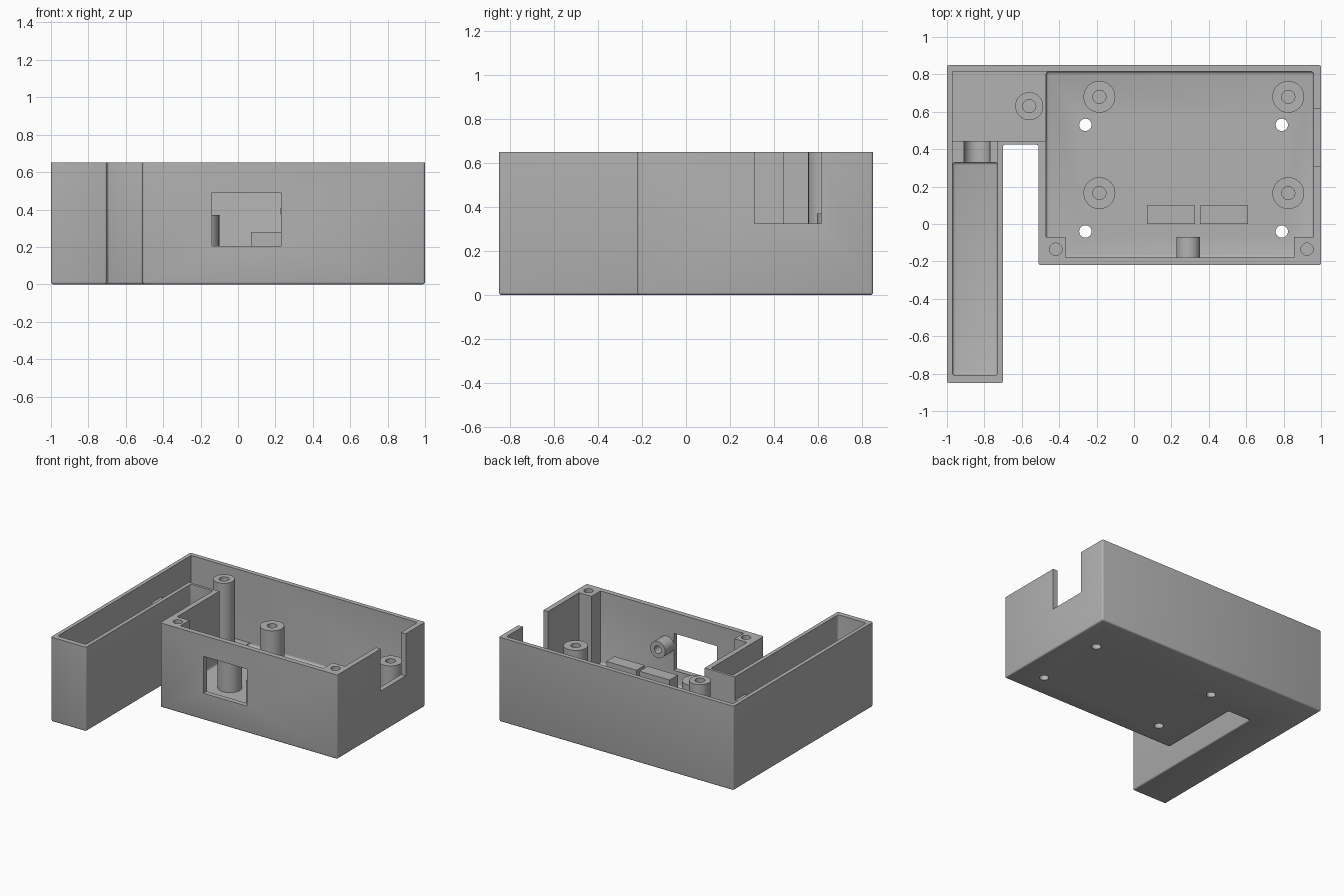
import bpy
import bmesh
import math

if "Cube" in bpy.data.objects:
    bpy.data.objects.remove(bpy.data.objects["Cube"], do_unlink=True)

TOP = 0.65
FLOOR = 0.09

grey = bpy.data.materials.new("plain grey")
grey.use_nodes = True
colour = (0.45, 0.45, 0.45, 1)
grey.diffuse_color = colour
grey.node_tree.nodes["Principled BSDF"].inputs["Base Color"].default_value = colour


def prism(name, outline, z0, z1, round_bottom=0.0, round_sides=False):
    """Extrude an outline upward, with optional rounded edges."""
    bm = bmesh.new()
    base = bm.faces.new([bm.verts.new((x, y, z0)) for x, y in outline])
    up = bmesh.ops.extrude_face_region(bm, geom=[base])["geom"]
    bmesh.ops.translate(bm, verts=[v for v in up if isinstance(v, bmesh.types.BMVert)],
                        vec=(0, 0, z1 - z0))
    bmesh.ops.recalc_face_normals(bm, faces=bm.faces)
    if round_bottom:
        edges = [e for e in bm.edges
                 if all(v.co.z < z0 + 0.001 for v in e.verts)
                 or (round_sides and abs(e.verts[0].co.z - e.verts[1].co.z) > 0.1)]
        bmesh.ops.bevel(bm, geom=edges, offset=round_bottom, segments=3,
                        profile=0.5, affect='EDGES')
    mesh = bpy.data.meshes.new(name)
    bm.to_mesh(mesh)
    bm.free()
    mesh.materials.append(grey)
    obj = bpy.data.objects.new(name, mesh)
    bpy.context.collection.objects.link(obj)
    return obj


def box(name, x0, x1, y0, y1, z0, z1, *rounding):
    return prism(name, [(x0, y0), (x1, y0), (x1, y1), (x0, y1)], z0, z1, *rounding)


def rod(name, x, y, z0, z1, radius):
    ring = [(x + radius * math.cos(math.tau * i / 32),
             y + radius * math.sin(math.tau * i / 32)) for i in range(32)]
    return prism(name, ring, z0, z1)


def rod_along_y(name, x, z, y0, y1, radius):
    obj = rod(name, 0, 0, -y1, -y0, radius)
    for v in obj.data.vertices:
        a, b, c = v.co
        v.co = (x + a, -c, z + b)
    return obj


def cut(target, *cutters):
    for cutter in cutters:
        cutter.hide_render = True
        mod = target.modifiers.new("cut", 'BOOLEAN')
        mod.operation = 'DIFFERENCE'
        mod.solver = 'EXACT'
        mod.object = cutter
        bpy.context.view_layer.objects.active = target
        bpy.ops.object.modifier_apply(modifier=mod.name)
        bpy.data.objects.remove(cutter, do_unlink=True)


def smooth(obj):
    bpy.ops.object.select_all(action='DESELECT')
    obj.select_set(True)
    bpy.context.view_layer.objects.active = obj
    bpy.ops.object.shade_smooth_by_angle(angle=math.radians(35))


# Stepped outer shell: main tray, bridge and long side arm
shell = prism("case_shell", [(-1, -0.85), (-0.7, -0.85), (-0.7, 0.425), (-0.51, 0.425),
                             (-0.51, -0.22), (1, -0.22), (1, 0.85), (-1, 0.85)],
              0, TOP, 0.012, True)

# Hollow interior
OVER = TOP + 0.1
cut(shell,
    box("main_cavity", -0.47, 0.96, -0.18, 0.815, FLOOR, OVER, 0.015, True),
    box("bridge_cavity", -0.97, -0.44, 0.445, 0.815, 0.11, OVER),
    box("arm_cavity", -0.97, -0.73, -0.81, 0.33, FLOOR, OVER, 0.015, True),
    box("divider_space", -0.97, -0.73, 0.3, 0.47, 0.47, OVER),
    rod_along_y("divider_groove", -0.84, 0.47, 0.28, 0.5, 0.07))

# Front window and right side slot
cut(shell,
    box("window_cutter", -0.14, 0.23, -0.3, -0.15, 0.205, 0.49),
    box("slot_cutter", 0.9, 1.1, 0.31, 0.615, 0.325, OVER))

# Floor holes
for x in (-0.26, 0.79):
    for y in (-0.04, 0.53):
        cut(shell, rod("floor_hole", x, y, -0.1, 0.2, 0.033))
smooth(shell)


# Hollow mounting posts
def post(name, x, y, top, radius):
    obj = rod(name, x, y, FLOOR - 0.02, top, radius)
    cut(obj, rod("post_hole", x, y, FLOOR + 0.03, top + 0.1, 0.035))
    smooth(obj)


for side, x in (("right", -0.185), ("left", 0.825)):
    for end, y in (("front", 0.165), ("back", 0.68)):
        post(f"board_post_{end}_{side}", x, y, 0.37, 0.085)
post("bridge_post", -0.56, 0.63, TOP, 0.075)

# Square lid screw columns in the front corners
for name, x0, x1, hole_x in (("right", -0.48, -0.365, -0.418), ("left", 0.855, 0.97, 0.925)):
    column = box(f"lid_column_{name}", x0, x1, -0.19, -0.07, FLOOR - 0.02, TOP)
    cut(column, rod("screw_hole", hole_x, -0.135, 0.3, OVER, 0.033))
    smooth(column)

# Low support blocks on the floor
for name, x0 in (("right", 0.07), ("left", 0.352)):
    box(f"support_block_{name}", x0, x0 + 0.257, 0, 0.1, FLOOR - 0.02, 0.28)

# Small tube on the inside of the front wall
tube = rod_along_y("front_wall_tube", 0.29, 0.39, -0.19, -0.07, 0.064)
cut(tube, rod_along_y("tube_hole", 0.29, 0.39, -0.17, 0, 0.03))
smooth(tube)
